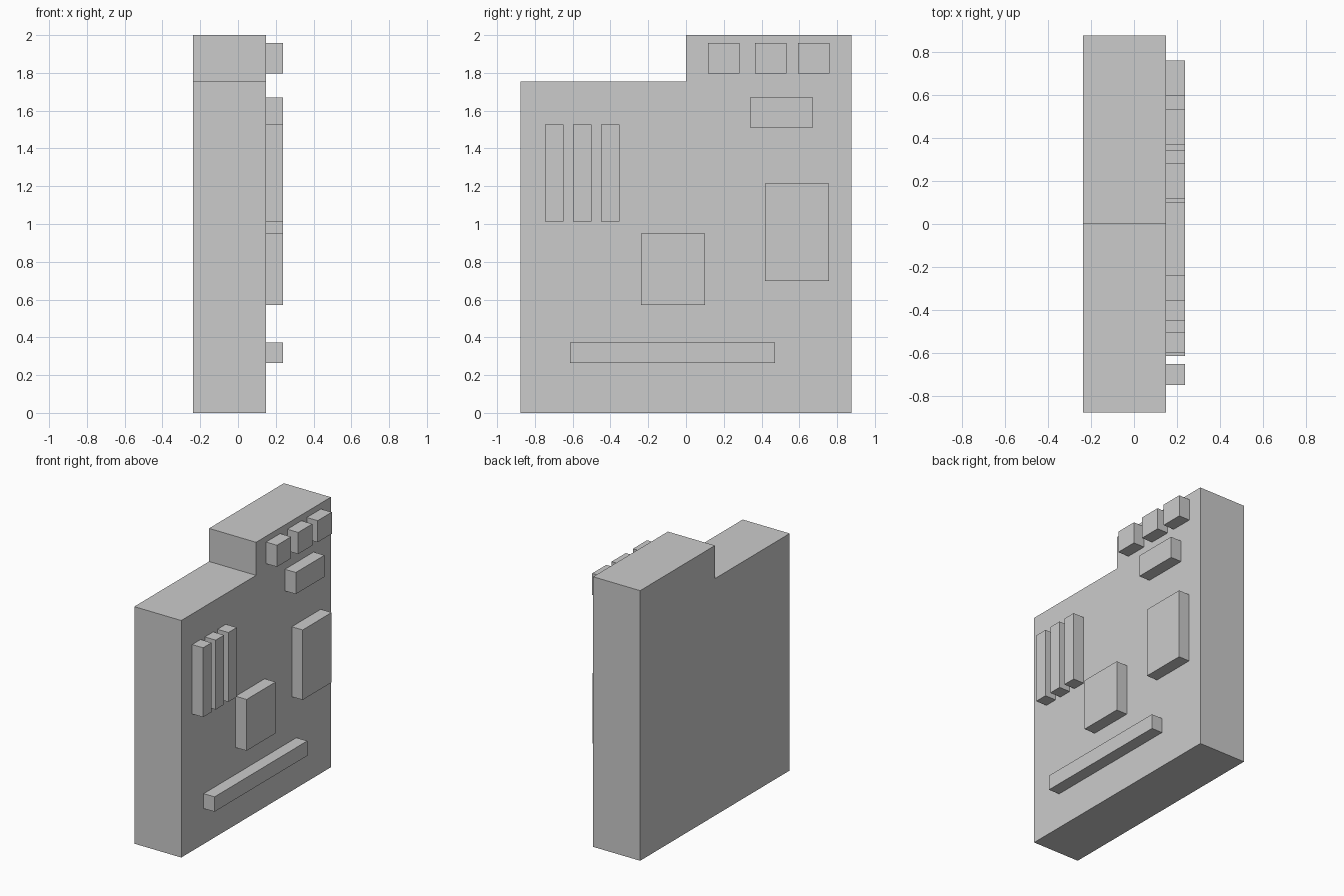
import bpy, bmesh

if "Cube" in bpy.data.objects:
    bpy.data.objects.remove(bpy.data.objects["Cube"])

X_BACK, X_FACE, X_CHIP = -0.237, 0.148, 0.237


def extruded(name, profile, x0, x1):
    """Extrude a (y, z) outline along x."""
    bm = bmesh.new()
    face = bm.faces.new([bm.verts.new((x0, y, z)) for y, z in profile])
    ext = bmesh.ops.extrude_face_region(bm, geom=[face], use_keep_orig=True)
    moved = [v for v in ext["geom"] if isinstance(v, bmesh.types.BMVert)]
    bmesh.ops.translate(bm, verts=moved, vec=(x1 - x0, 0, 0))
    bmesh.ops.recalc_face_normals(bm, faces=bm.faces[:])
    mesh = bpy.data.meshes.new(name)
    bm.to_mesh(mesh)
    bm.free()
    obj = bpy.data.objects.new(name, mesh)
    bpy.context.collection.objects.link(obj)
    return obj


def block(name, y0, y1, z0, z1):
    """Rectangular component standing on the panel face."""
    return extruded(name, [(y0, z0), (y1, z0), (y1, z1), (y0, z1)], X_FACE, X_CHIP)


# Stepped main slab
extruded("panel_body", [(-0.875, 0), (0.875, 0), (0.875, 2), (0, 2),
                        (0, 1.755), (-0.875, 1.755)], X_BACK, X_FACE)

# Row of upright bars
for i in range(3):
    y = -0.747 + i * 0.148
    block(f"upright_bar_{i + 1}", y, y + 0.098, 1.014, 1.528)

# Row of small blocks on the raised corner
for i, y in enumerate((0.117, 0.366, 0.594)):
    block(f"top_block_{i + 1}", y, y + 0.165, 1.797, 1.957)

# Single components
block("upper_block", 0.338, 0.673, 1.511, 1.671)
block("side_block", 0.418, 0.757, 0.697, 1.215)
block("centre_block", -0.238, 0.101, 0.571, 0.951)
block("long_strip", -0.613, 0.472, 0.263, 0.373)
